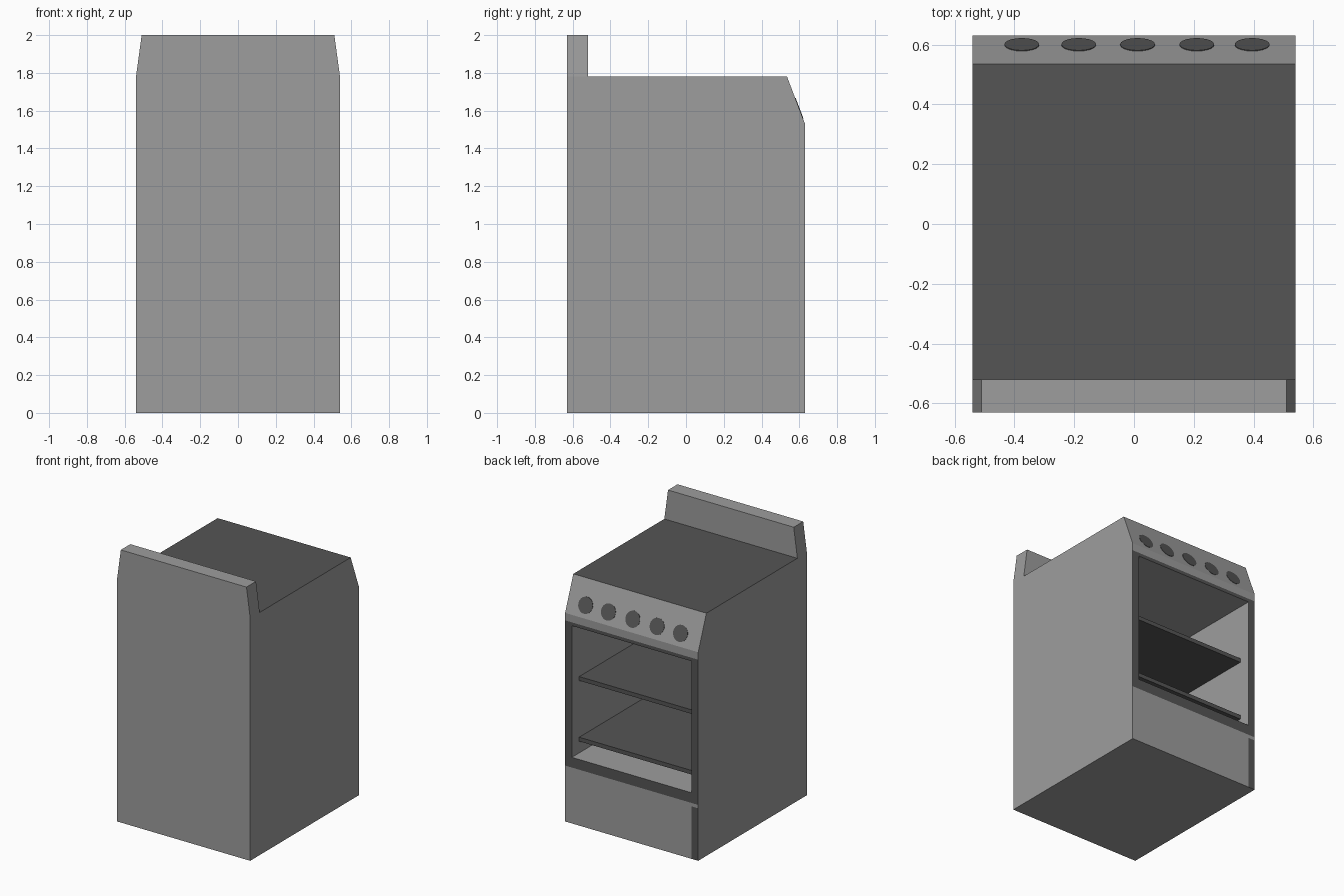
import bpy, bmesh, math
from mathutils import Matrix, Vector

cube = bpy.data.objects.get("Cube")
if cube:
    bpy.data.objects.remove(cube, do_unlink=True)


def material(name, value):
    m = bpy.data.materials.new(name)
    m.use_nodes = True
    colour = (value, value, value, 1)
    m.diffuse_color = colour
    m.node_tree.nodes["Principled BSDF"].inputs["Base Color"].default_value = colour
    return m


STEEL = material("brushed grey", 0.34)
DARK = material("dark grey", 0.09)


def finish(bm, name, *mats):
    bmesh.ops.recalc_face_normals(bm, faces=bm.faces)
    me = bpy.data.meshes.new(name)
    bm.to_mesh(me)
    bm.free()
    ob = bpy.data.objects.new(name, me)
    bpy.context.collection.objects.link(ob)
    for m in mats:
        me.materials.append(m)
    return ob


def prism(points, offset):
    """Close a flat outline and extrude it along offset."""
    bm = bmesh.new()
    face = bm.faces.new([bm.verts.new(p) for p in points])
    new = bmesh.ops.extrude_face_region(bm, geom=[face], use_keep_orig=True)["geom"]
    verts = [v for v in new if isinstance(v, bmesh.types.BMVert)]
    bmesh.ops.translate(bm, verts=verts, vec=offset)
    bmesh.ops.recalc_face_normals(bm, faces=bm.faces)
    return bm


# Main dimensions
W, D, TOP = 0.54, 0.63, 1.78
PANEL_TOP, PANEL_LOW = (0.535, TOP), (D, 1.53)
OPEN_X, OPEN_LOW, OPEN_HIGH = 0.485, 0.485, 1.45
FRAME_LOW, FRAME_HIGH = 0.41, 1.475
STRIP_TOP = 0.385

# Body: side profile extruded across the width, with a sloped control panel
profile = [(-D, 0), (D, 0), PANEL_LOW, PANEL_TOP, (-D, TOP)]
bm = prism([(-W, y, z) for y, z in profile], (2 * W, 0, 0))

# Cut lines for the door frame, the opening and the lower strip
cuts = [((0, 0, z), (0, 0, 1)) for z in
        (STRIP_TOP, FRAME_LOW, OPEN_LOW, OPEN_HIGH, FRAME_HIGH)]
cuts += [((x, 0, 0), (1, 0, 0)) for x in (-OPEN_X, OPEN_X)]
for co, no in cuts:
    geom = bm.verts[:] + bm.edges[:] + bm.faces[:]
    bmesh.ops.bisect_plane(bm, geom=geom, plane_co=co, plane_no=no)
bm.normal_update()

# Colour the hob, door frame and strip; find the opening
opening = None
for f in bm.faces:
    c = f.calc_center_median()
    if f.normal.z > 0.99:
        f.material_index = 1
    elif f.normal.y > 0.99:
        if abs(c.x) < OPEN_X and OPEN_LOW < c.z < OPEN_HIGH:
            opening = f
        elif FRAME_LOW < c.z < FRAME_HIGH or (c.x < -OPEN_X and c.z < STRIP_TOP):
            f.material_index = 1

# Push the opening in to form the oven cavity
inner = bmesh.ops.extrude_discrete_faces(bm, faces=[opening])["faces"][0]
bmesh.ops.translate(bm, verts=inner.verts[:], vec=(0, -1.13, 0))
finish(bm, "oven_body", STEEL, DARK)

# Rear upstand with tapered ends
outline = [(-W, TOP), (W, TOP), (0.51, 2), (-0.51, 2)]
finish(prism([(x, -D, z) for x, z in outline], (0, 0.11, 0)), "rear_upstand", STEEL)

# Oven shelves
for name, z in (("lower_shelf", 0.57), ("upper_shelf", 1.015)):
    corners = [(-OPEN_X, -0.5), (OPEN_X, -0.5), (OPEN_X, 0.545), (-OPEN_X, 0.545)]
    finish(prism([(x, y, z) for x, y in corners], (0, 0, 0.03)), name, DARK)

# Flat control dials on the sloped panel
slope = Vector((0, PANEL_TOP[0] - PANEL_LOW[0], PANEL_TOP[1] - PANEL_LOW[1]))
normal = Vector((0, slope.z, -slope.y)).normalized()
tilt = normal.to_track_quat('Z', 'Y').to_matrix().to_4x4()
start = Vector((0, *PANEL_LOW))
for i, x in enumerate((-0.375, -0.185, 0.012, 0.21, 0.395)):
    bm = bmesh.new()
    place = Matrix.Translation(start + slope * 0.33 + Vector((x, 0, 0))) @ tilt
    bmesh.ops.create_cone(bm, cap_ends=True, segments=20, radius1=0.058,
                          radius2=0.058, depth=0.005, matrix=place)
    finish(bm, f"control_dial_{i + 1}", DARK)
